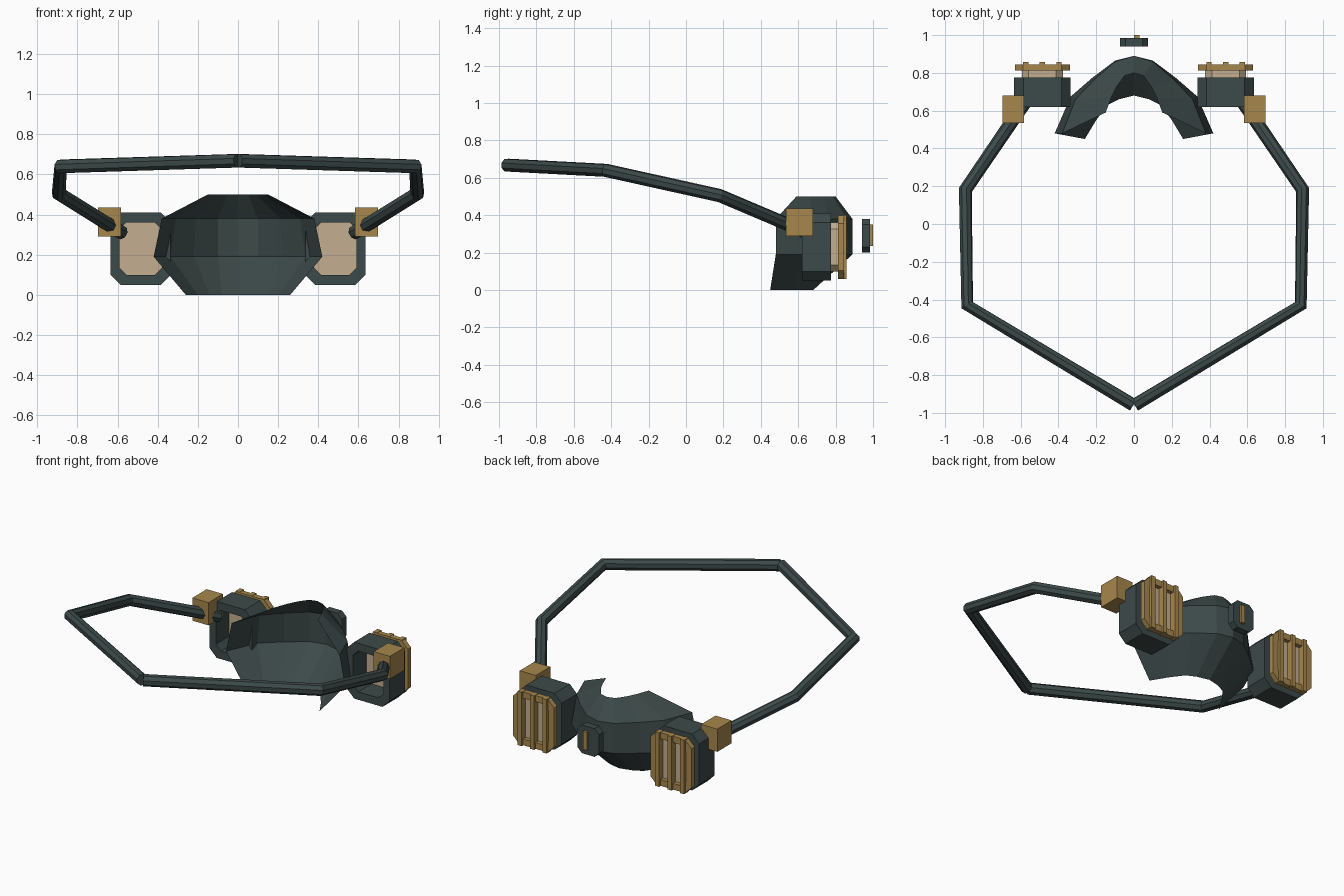
import bpy, bmesh

if "Cube" in bpy.data.objects:
    bpy.data.objects.remove(bpy.data.objects["Cube"])


def material(name, rgb):
    m = bpy.data.materials.new(name)
    m.diffuse_color = (*rgb, 1)
    m.use_nodes = True
    m.node_tree.nodes["Principled BSDF"].inputs["Base Color"].default_value = m.diffuse_color
    return m


RUBBER = material("dark_rubber", (0.046, 0.068, 0.067))
BRASS = material("brass", (0.39, 0.245, 0.075))
FILTER = material("filter_tan", (0.55, 0.43, 0.28))


def add_object(name, bm, mat):
    bmesh.ops.recalc_face_normals(bm, faces=bm.faces)
    me = bpy.data.meshes.new(name)
    bm.to_mesh(me)
    bm.free()
    me.materials.append(mat)
    ob = bpy.data.objects.new(name, me)
    bpy.context.collection.objects.link(ob)
    return ob


def box(name, x, y, z, mat):
    """Box from (min, max) ranges."""
    bm = bmesh.new()
    bmesh.ops.create_cube(bm, size=1)
    for v in bm.verts:
        for i, r in enumerate((x, y, z)):
            v.co[i] = (r[0] + r[1]) / 2 + v.co[i] * (r[1] - r[0])
    return add_object(name, bm, mat)


def octagon(cx, cz, hx, hz, c):
    pts = [(hx, hz - c), (hx - c, hz), (c - hx, hz), (-hx, hz - c),
           (-hx, c - hz), (c - hx, -hz), (hx - c, -hz), (hx, c - hz)]
    return [(cx + x, cz + z) for x, z in pts]


def prism(name, outer, y, mat, inner=None):
    """Chamfered plate along y, or a frame when an inner outline is given."""
    bm = bmesh.new()

    def ring(pts, yy):
        return [bm.verts.new((px, yy, pz)) for px, pz in pts]

    def bridge(a, b):
        n = len(a)
        for i in range(n):
            bm.faces.new((a[i], a[(i + 1) % n], b[(i + 1) % n], b[i]))

    a, b = ring(outer, y[0]), ring(outer, y[1])
    bridge(a, b)
    if inner:
        c, d = ring(inner, y[0]), ring(inner, y[1])
        bridge(c, d)
        bridge(a, c)
        bridge(b, d)
    else:
        bm.faces.new(a)
        bm.faces.new(b)
    return add_object(name, bm, mat)


# Mask shell: half outlines (x, y) at four heights, mirrored about x = 0
LEVELS = [
    (0.00, [(0, .68), (.08, .66), (.14, .63), (.20, .55), (.26, .45)]),
    (0.19, [(0, .89), (.10, .865), (.22, .775), (.335, .675), (.42, .48)]),
    (0.38, [(0, .89), (.10, .86), (.21, .765), (.31, .66), (.38, .48)]),
    (0.50, [(0, .80), (.05, .785), (.09, .73), (.12, .67), (.15, .59)]),
]
bm = bmesh.new()
rows = []
for z, half in LEVELS:
    pts = [(-x, y) for x, y in half[:0:-1]] + half
    rows.append([bm.verts.new((x, y, z)) for x, y in pts])
for lo, hi in zip(rows, rows[1:]):
    for i in range(len(lo) - 1):
        bm.faces.new((lo[i + 1], lo[i], hi[i], hi[i + 1]))
add_object("mask_shell", bm, RUBBER)

# Valve on the mask nose, with its small brass plate
prism("valve", octagon(0, .29, .075, .09, .03), (.94, .985), RUBBER)
box("valve_plate", (0, .028), (.983, 1.0), (.235, .35), BRASS)

for side, s in (("right", 1), ("left", -1)):
    cx, cz = s * .485, .23
    # Filter canister: hollow housing, filter pad, grille frame and bars
    prism(side + "_canister", octagon(cx, cz, .15, .18, .05), (.62, .775), RUBBER,
          octagon(cx, cz, .106, .13, .035))
    prism(side + "_filter", octagon(cx, cz, .108, .132, .035), (.755, .818), FILTER)
    prism(side + "_grille_frame", octagon(cx, cz, .145, .17, .045), (.812, .845), BRASS,
          octagon(cx, cz, .108, .13, .035))
    for i in (-1, 0, 1):
        bx = cx + i * .088
        box(side + "_grille_bar", (bx - .014, bx + .014), (.812, .858),
            (cz - .172, cz + .172), BRASS)

    # Strap buckle
    box(side + "_buckle", (s * .64 - .057, s * .64 + .057), (.535, .68), (.29, .435), BRASS)

    # Half of the head strap
    cu = bpy.data.curves.new(side + "_strap", 'CURVE')
    cu.dimensions = '3D'
    cu.bevel_depth = .036
    cu.bevel_resolution = 2
    cu.use_fill_caps = True
    path = [(.58, .64, .31), (.893, .18, .505), (.883, -.43, .64), (.004, -.958, .668)]
    sp = cu.splines.new('POLY')
    sp.use_smooth = False
    sp.points.add(len(path) - 1)
    for p, (x, y, z) in zip(sp.points, path):
        p.co = (s * x, y, z, 1)
    cu.materials.append(RUBBER)
    strap = bpy.data.objects.new(side + "_strap", cu)
    bpy.context.collection.objects.link(strap)
